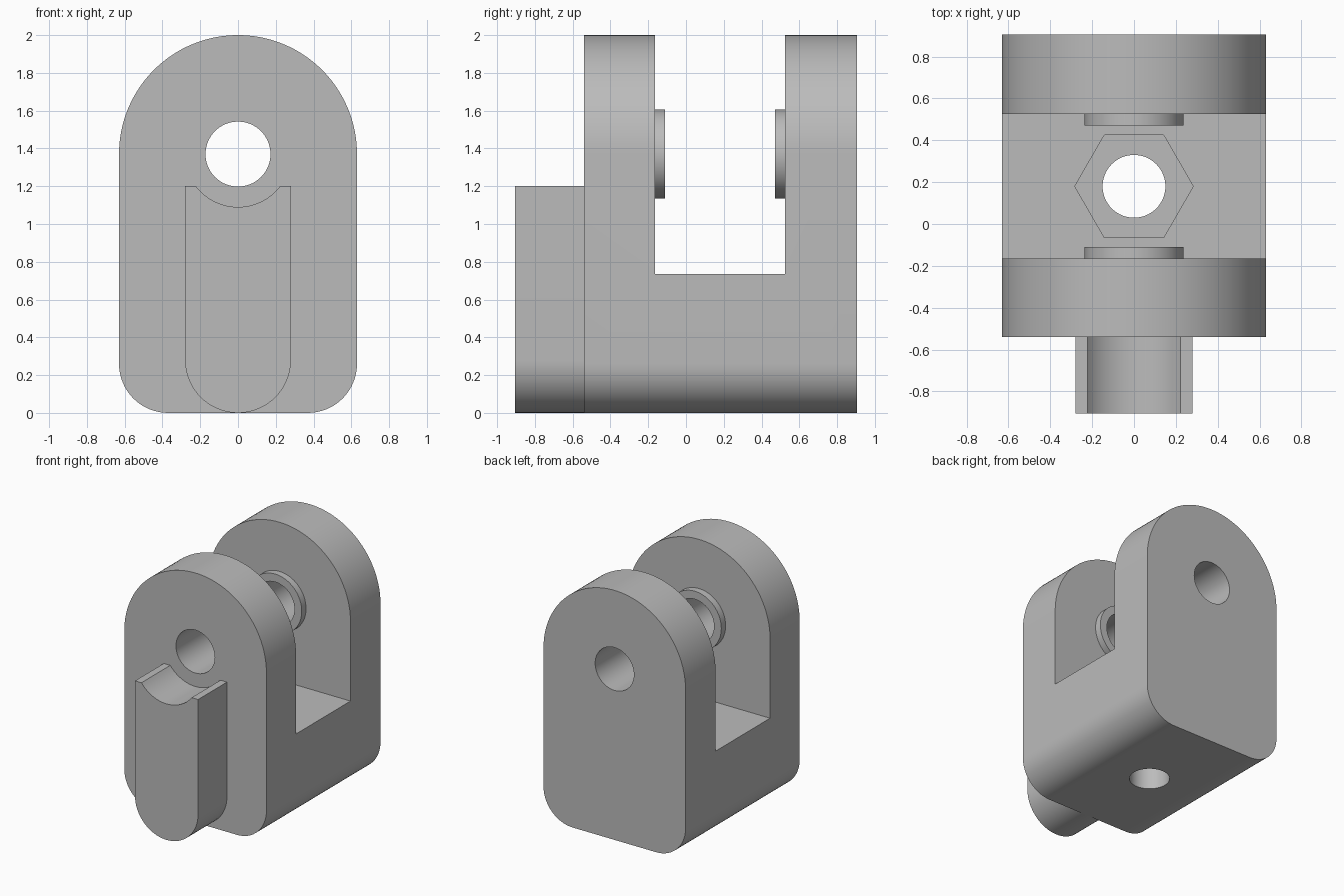
import bpy, bmesh
from math import pi, sin, cos, acos, radians
from mathutils import Matrix

cube = bpy.data.objects.get("Cube")
if cube:
    bpy.data.objects.remove(cube, do_unlink=True)

grey = bpy.data.materials.new("plain grey")
grey.use_nodes = True
colour = (0.5, 0.5, 0.5, 1)
grey.diffuse_color = colour
grey.node_tree.nodes["Principled BSDF"].inputs["Base Color"].default_value = colour

AXLE_Z = 1.37
FRONT, BACK = -0.54, 0.905
SLOT_FRONT, SLOT_BACK, SLOT_FLOOR = -0.165, 0.525, 0.735
BOLT_Y = (SLOT_FRONT + SLOT_BACK) / 2


def arc(cx, cz, r, start, end, steps):
    """Points on an arc in the x-z plane, angles in radians."""
    return [(cx + r * cos(start + (end - start) * i / steps),
             cz + r * sin(start + (end - start) * i / steps)) for i in range(steps + 1)]


def finish(name, bm):
    bmesh.ops.remove_doubles(bm, verts=bm.verts, dist=0.0001)
    bmesh.ops.recalc_face_normals(bm, faces=bm.faces)
    mesh = bpy.data.meshes.new(name)
    bm.to_mesh(mesh)
    bm.free()
    mesh.materials.append(grey)
    obj = bpy.data.objects.new(name, mesh)
    bpy.context.collection.objects.link(obj)
    return obj


def extrude_y(name, profile, y0, y1):
    bm = bmesh.new()
    face = bm.faces.new([bm.verts.new((x, y0, z)) for x, z in profile])
    out = bmesh.ops.extrude_face_region(bm, geom=[face])
    verts = [v for v in out["geom"] if isinstance(v, bmesh.types.BMVert)]
    bmesh.ops.translate(bm, verts=verts, vec=(0, y1 - y0, 0))
    return finish(name, bm)


def disc_y(name, r, y0, y1):
    return extrude_y(name, arc(0, AXLE_Z, r, 0, 2 * pi, 64)[:-1], y0, y1)


def prism_z(name, r, sides, z0, z1):
    bm = bmesh.new()
    place = Matrix.Translation((0, BOLT_Y, (z0 + z1) / 2))
    bmesh.ops.create_cone(bm, cap_ends=True, segments=sides, radius1=r, radius2=r,
                          depth=z1 - z0, matrix=place)
    # point a corner along x
    corner = max(bm.verts, key=lambda v: v.co.x).co
    if sides == 6 and abs(corner.y - BOLT_Y) > 0.01:
        bmesh.ops.rotate(bm, verts=bm.verts, cent=(0, BOLT_Y, 0),
                         matrix=Matrix.Rotation(pi / 6, 3, 'Z'))
    return finish(name, bm)


def combine(target, tool, operation):
    mod = target.modifiers.new(operation.title(), 'BOOLEAN')
    mod.operation, mod.object, mod.solver = operation, tool, 'EXACT'
    bpy.context.view_layer.objects.active = target
    bpy.ops.object.modifier_apply(modifier=mod.name)
    bpy.data.objects.remove(tool, do_unlink=True)


# Clevis body: round top, rounded lower corners
W, R = 0.63, 0.26
outline = (arc(0, AXLE_Z, W, 0, pi, 64)
           + arc(R - W, R, R, pi, 1.5 * pi, 16)
           + arc(W - R, R, R, 1.5 * pi, 2 * pi, 16))
body = extrude_y("clevis_body", outline, FRONT, BACK)

# Slot between the two cheeks
slot = extrude_y("slot_cutter", [(-1, SLOT_FLOOR), (1, SLOT_FLOOR), (1, 3), (-1, 3)],
                 SLOT_FRONT, SLOT_BACK)
combine(body, slot, 'DIFFERENCE')

# Spacer bosses on the inner faces of the cheeks
for y0, y1 in ((SLOT_FRONT - 0.1, SLOT_FRONT + 0.055), (SLOT_BACK - 0.055, SLOT_BACK + 0.1)):
    combine(body, disc_y("boss", 0.236, y0, y1), 'UNION')

# Axle hole, bolt hole and hexagonal nut pocket
combine(body, disc_y("axle_cutter", 0.172, -2, 2), 'DIFFERENCE')
combine(body, prism_z("nut_cutter", 0.283, 6, SLOT_FLOOR - 0.25, SLOT_FLOOR + 0.1), 'DIFFERENCE')
combine(body, prism_z("bolt_cutter", 0.15, 64, -0.5, SLOT_FLOOR + 0.2), 'DIFFERENCE')

# Front rest: round foot, scooped top concentric with the axle
H, TOP, S = 0.28, 1.2, 0.28
lip = acos((AXLE_Z - TOP) / S)
rest_outline = (arc(0, H, H, pi, 2 * pi, 32) + [(H, TOP)]
                + arc(0, AXLE_Z, S, lip - pi / 2, -lip - pi / 2, 24) + [(-H, TOP)])
rest = extrude_y("front_rest", rest_outline, -BACK, FRONT)

for obj in (body, rest):
    bpy.ops.object.select_all(action='DESELECT')
    obj.select_set(True)
    bpy.context.view_layer.objects.active = obj
    bpy.ops.object.shade_smooth_by_angle(angle=radians(30))
